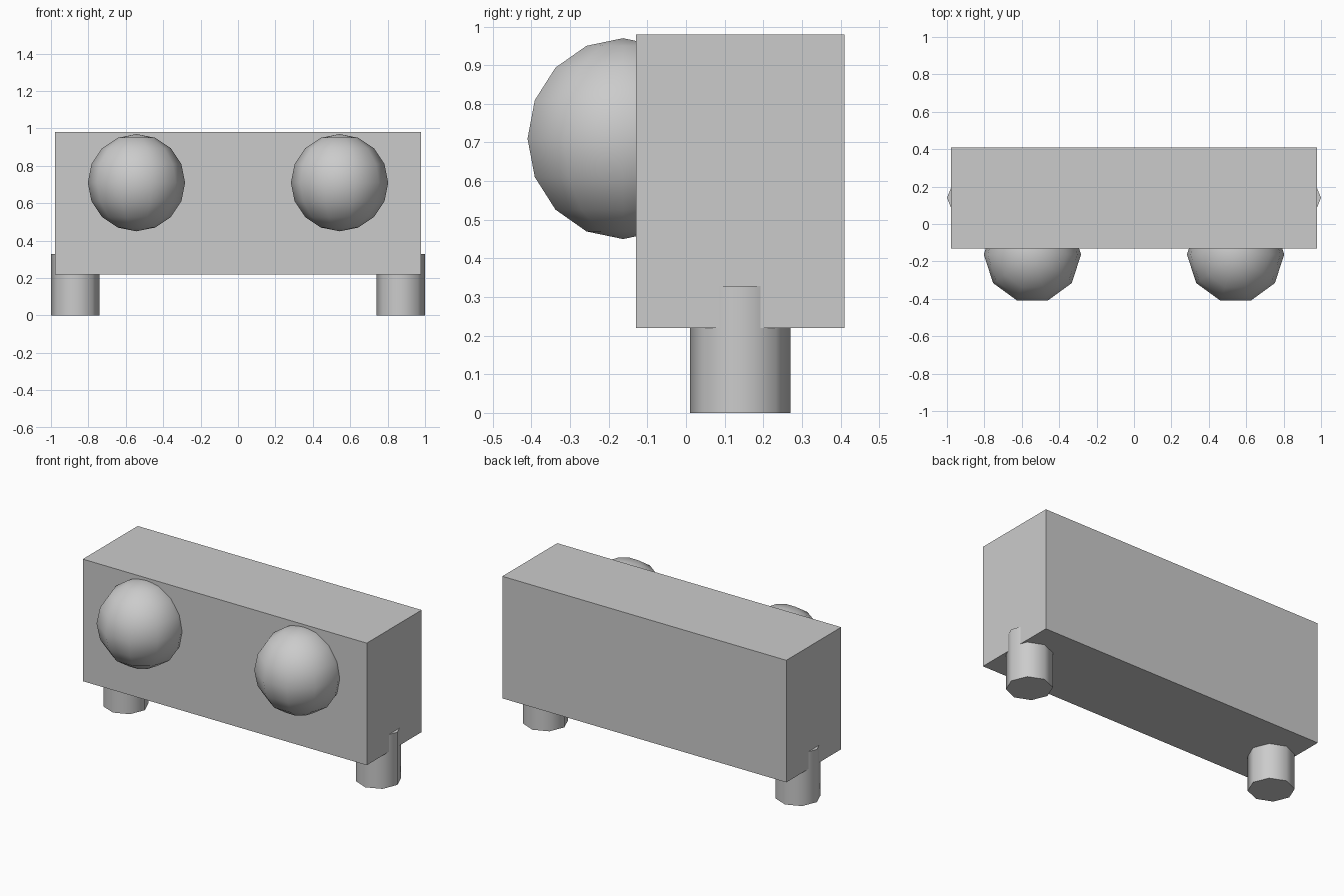
import bpy, bmesh
from math import sin, cos, pi
from mathutils import Matrix, Vector

if "Cube" in bpy.data.objects:
    bpy.data.objects.remove(bpy.data.objects["Cube"])


def make_object(name, bm, location):
    bmesh.ops.recalc_face_normals(bm, faces=bm.faces)
    mesh = bpy.data.meshes.new(name)
    bm.to_mesh(mesh)
    bm.free()
    obj = bpy.data.objects.new(name, mesh)
    obj.location = location
    bpy.context.collection.objects.link(obj)
    return obj


def box(name, size, location):
    bm = bmesh.new()
    bmesh.ops.create_cube(bm, size=1, matrix=Matrix.Diagonal((*size, 1)))
    return make_object(name, bm, location)


def ball(name, radius, segments, rings, location):
    # half-circle profile turned about z, first meridian on +x
    bm = bmesh.new()
    verts = [bm.verts.new((radius * sin(pi * i / rings), 0, radius * cos(pi * i / rings)))
             for i in range(rings + 1)]
    edges = [bm.edges.new(pair) for pair in zip(verts, verts[1:])]
    bmesh.ops.spin(bm, geom=verts + edges, cent=Vector(), axis=(0, 0, 1),
                   angle=2 * pi, steps=segments)
    bmesh.ops.remove_doubles(bm, verts=bm.verts, dist=1e-4)
    for face in bm.faces:
        face.smooth = True
    return make_object(name, bm, location)


def peg(name, radius, height, sides, location):
    bm = bmesh.new()
    bmesh.ops.create_cone(bm, cap_ends=True, segments=sides, radius1=radius,
                          radius2=radius, depth=height)
    bm.normal_update()
    for face in bm.faces:
        face.smooth = abs(face.normal.z) < 0.5
    return make_object(name, bm, location)


# Main block
box("body", (1.956, 0.54, 0.76), (0, 0.14, 0.60))

# Paired round fronts and feet
for side, s in (("left", -1), ("right", 1)):
    ball(f"{side}_front_ball", 0.26, 10, 8, (s * 0.543, -0.163, 0.71))
    peg(f"{side}_foot", 0.13, 0.328, 8, (s * 0.87, 0.14, 0.164))
